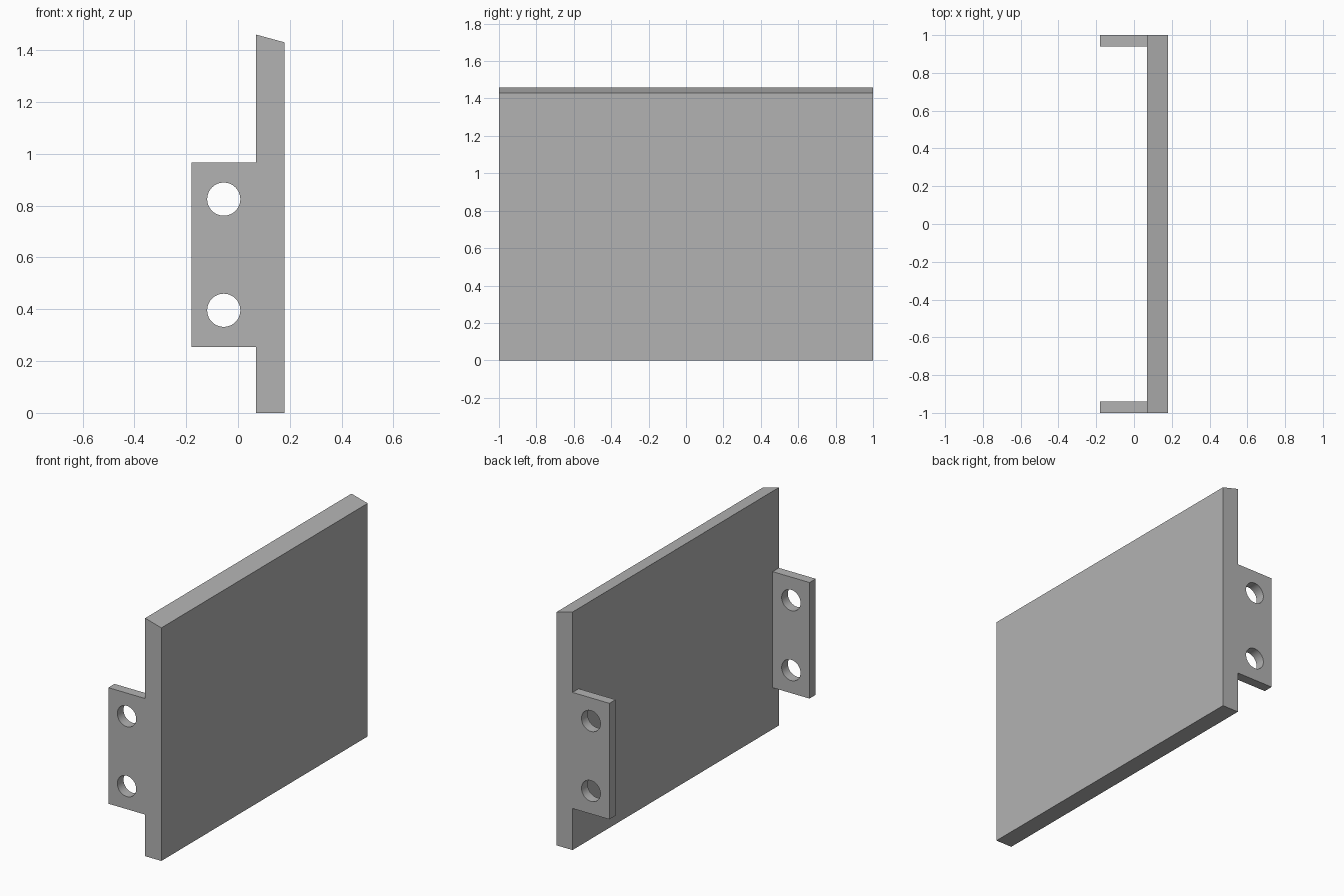
import bpy, bmesh, math
from mathutils import Vector

if "Cube" in bpy.data.objects:
    bpy.data.objects.remove(bpy.data.objects["Cube"], do_unlink=True)

grey = bpy.data.materials.new("plain grey")
grey.use_nodes = True
colour = (0.45, 0.45, 0.45, 1)
grey.diffuse_color = colour
grey.node_tree.nodes["Principled BSDF"].inputs["Base Color"].default_value = colour


def prism(name, profile, y0, y1):
    """Extrude an x-z profile along y."""
    bm = bmesh.new()
    face = bm.faces.new([bm.verts.new((x, y0, z)) for x, z in profile])
    ext = bmesh.ops.extrude_face_region(bm, geom=[face])
    moved = [v for v in ext["geom"] if isinstance(v, bmesh.types.BMVert)]
    bmesh.ops.translate(bm, verts=moved, vec=Vector((0, y1 - y0, 0)))
    bmesh.ops.recalc_face_normals(bm, faces=bm.faces)
    mesh = bpy.data.meshes.new(name)
    bm.to_mesh(mesh)
    bm.free()
    mesh.materials.append(grey)
    obj = bpy.data.objects.new(name, mesh)
    bpy.context.collection.objects.link(obj)
    return obj


def combine(target, tool, operation):
    """Apply a boolean and discard the tool."""
    mod = target.modifiers.new("bool", "BOOLEAN")
    mod.operation, mod.solver, mod.object = operation, "EXACT", tool
    bpy.context.view_layer.objects.active = target
    bpy.ops.object.modifier_apply(modifier=mod.name)
    bpy.data.objects.remove(tool, do_unlink=True)


# Upright panel with a sloping top edge
BACK, FACE, TAB = 0.07, 0.18, -0.18
panel = prism("panel", [(BACK, 0), (FACE, 0), (FACE, 1.43), (BACK, 1.46)], -1, 1)

# Mounting tabs, flush with both ends and merged into the panel
low, high, thick = 0.255, 0.967, 0.06
inner = BACK + 0.05
for side, y0 in (("front", -1), ("back", 1 - thick)):
    tab = prism(side + "_tab", [(TAB, low), (inner, low), (inner, high), (TAB, high)],
                y0, y0 + thick)
    combine(panel, tab, "UNION")

# Bolt holes through both tabs
radius, sides = 0.064, 48
for z in (0.396, 0.825):
    ring = [(-0.055 + radius * math.cos(math.tau * i / sides),
             z + radius * math.sin(math.tau * i / sides)) for i in range(sides)]
    combine(panel, prism("hole_cutter", ring, -1.1, 1.1), "DIFFERENCE")

# Smooth hole walls, sharp corners
bpy.ops.object.select_all(action="DESELECT")
panel.select_set(True)
bpy.context.view_layer.objects.active = panel
bpy.ops.object.shade_smooth_by_angle(angle=math.radians(30))
panel.name = "panel_with_tabs"
